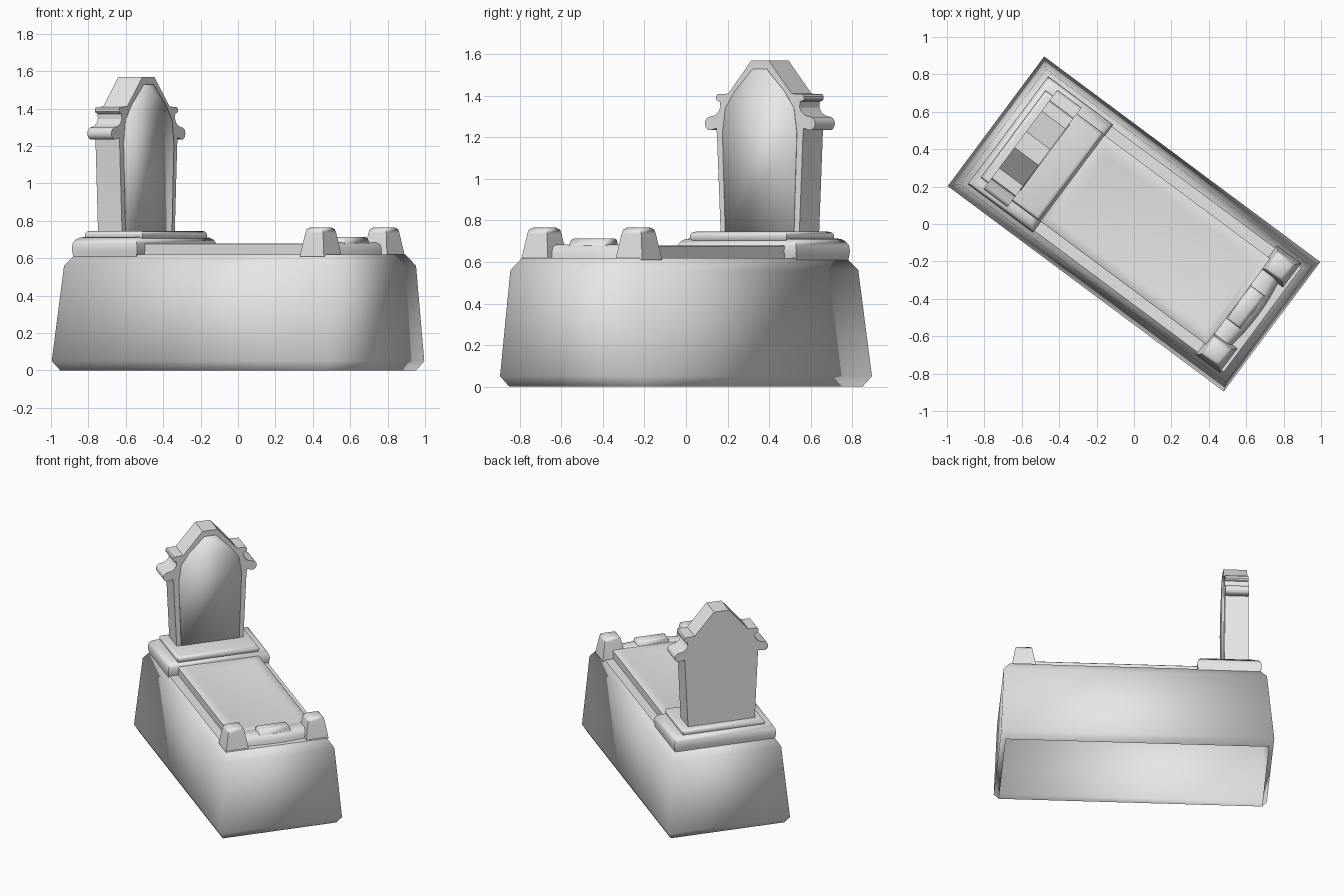
import bpy, bmesh, math
from mathutils import Matrix

if "Cube" in bpy.data.objects:
    bpy.data.objects.remove(bpy.data.objects["Cube"])

TURN = Matrix.Rotation(math.radians(-36.65), 4, 'Z')
stone = bpy.data.materials.new("stone_grey")
stone.diffuse_color = (0.8, 0.8, 0.8, 1)
stone.use_nodes = True
stone.node_tree.nodes["Principled BSDF"].inputs["Base Color"].default_value = stone.diffuse_color


def finish(name, bm, angle=30):
    """Turn the part into place, colour it and set its shading."""
    me = bpy.data.meshes.new(name)
    bm.to_mesh(me)
    bm.free()
    me.transform(TURN)
    me.materials.append(stone)
    ob = bpy.data.objects.new(name, me)
    bpy.context.collection.objects.link(ob)
    bpy.ops.object.select_all(action='DESELECT')
    ob.select_set(True)
    bpy.context.view_layer.objects.active = ob
    bpy.ops.object.shade_smooth_by_angle(angle=math.radians(angle))
    return ob


def rect_loft(name, rings, v0=0.0, angle=30):
    """Stack of rectangles (u_min, u_max, half_width, z), open below, capped above."""
    bm = bmesh.new()
    loops = [[bm.verts.new(p) for p in ((a, v0 - w, z), (b, v0 - w, z),
                                        (b, v0 + w, z), (a, v0 + w, z))]
             for a, b, w, z in rings]
    for lo, hi in zip(loops, loops[1:]):
        for i in range(4):
            j = (i + 1) % 4
            bm.faces.new((lo[i], lo[j], hi[j], hi[i]))
    bm.faces.new(loops[-1])
    return finish(name, bm, angle)


def around(centre, half_u, half_v, steps):
    """Rings about one centre from (inset, z) steps."""
    return [(centre - half_u + d, centre + half_u - d, half_v - d, z)
            for d, z in steps]


def extrude_profile(name, half, u0, u1, angle=30):
    """Mirror a half profile of (v, z) points and extrude it along u."""
    pts = half + [(-v, z) for v, z in reversed(half)]
    bm = bmesh.new()
    face = bm.faces.new([bm.verts.new((u0, v, z)) for v, z in pts])
    new = bmesh.ops.extrude_face_region(bm, geom=[face])["geom"]
    bmesh.ops.translate(bm, vec=(u1 - u0, 0, 0),
                        verts=[g for g in new if isinstance(g, bmesh.types.BMVert)])
    if not face.is_valid or all(face not in e.link_faces or len(e.link_faces) == 1
                                for e in bm.edges):
        bm.faces.new([v for v in bm.verts if abs(v.co.x - u0) < 1e-6])
    bmesh.ops.recalc_face_normals(bm, faces=bm.faces)
    return finish(name, bm, angle)


# Hollow tapered main block, softly shaded round its corners
block = rect_loft("base_block", [
    (-0.885, 0.887, 0.402, 0.0), (-0.92, 0.92, 0.432, 0.05),
    (-0.873, 0.90, 0.385, 0.56), (-0.825, 0.857, 0.347, 0.62)], angle=95)
for p in block.data.polygons:
    if abs(p.normal.z) > 0.98:
        p.use_smooth = False

# Two rounded steps under the headstone
rect_loft("lower_step", around(-0.623, 0.217, 0.36, [
    (0.006, 0.61), (0.002, 0.635), (0.0, 0.655), (0.004, 0.68),
    (0.014, 0.698), (0.03, 0.71), (0.05, 0.714)]), angle=60)
rect_loft("upper_step", around(-0.613, 0.192, 0.29, [
    (0.01, 0.70), (0.0, 0.715), (0.0, 0.73), (0.008, 0.742), (0.02, 0.746)]), angle=60)

# Headstone with side scrolls, narrow ledges and a clipped gable
scroll = [(0.302 + 0.029 * math.cos(t), 1.267 + 0.032 * math.sin(t))
          for t in [math.radians(-100 + 25 * i) for i in range(8)]]
outline = [(0.236, 0.735), (0.258, 1.21), (0.262, 1.245), (0.278, 1.24)] + scroll + [
    (0.272, 1.306), (0.25, 1.322), (0.238, 1.345), (0.24, 1.372), (0.255, 1.376),
    (0.263, 1.384), (0.263, 1.398), (0.256, 1.408), (0.19, 1.411), (0.053, 1.57)]
extrude_profile("headstone", outline, -0.757, -0.597)
extrude_profile("headstone_face_panel",
                [(0.205, 0.74), (0.222, 1.22), (0.205, 1.34), (0.15, 1.42), (0.04, 1.53)],
                -0.60, -0.592, angle=95)

# Grave cover with a shallow dished top
rect_loft("grave_slab", [
    (-0.42, 0.70, 0.287, 0.61), (-0.42, 0.70, 0.287, 0.675),
    (-0.415, 0.695, 0.281, 0.68), (-0.37, 0.65, 0.235, 0.68),
    (-0.33, 0.61, 0.20, 0.673)], angle=40)

# Corner posts at the foot
for side, word in ((-1, "left"), (1, "right")):
    rect_loft("foot_post_" + word, around(0.762, 0.08, 0.08, [
        (0.0, 0.61), (0.003, 0.63), (0.021, 0.735), (0.026, 0.755), (0.04, 0.765)]),
        v0=0.283 * side, angle=60)

# Bowed footboard between the posts
bm = bmesh.new()
rows = []
for i in range(9):
    v = -0.23 + 0.46 * i / 8
    bow = 0.022 * (1 - (v / 0.23) ** 2)
    section = [(0.69, 0.61), (0.69, 0.675), (0.70, 0.684), (0.76 + bow, 0.684),
               (0.786 + bow, 0.672), (0.798 + bow, 0.645), (0.803 + bow, 0.61)]
    rows.append([bm.verts.new((u, v, z)) for u, z in section])
for a, b in zip(rows, rows[1:]):
    for i in range(len(a)):
        j = (i + 1) % len(a)
        bm.faces.new((a[i], a[j], b[j], b[i]))
bm.faces.new(rows[0])
bm.faces.new(rows[-1][::-1])
bmesh.ops.recalc_face_normals(bm, faces=bm.faces)
finish("footboard", bm, 50)

# Raised middle of the footboard
rect_loft("footboard_crest", [
    (0.695, 0.80, 0.112, 0.66), (0.70, 0.785, 0.107, 0.705), (0.71, 0.772, 0.098, 0.714)],
    angle=60)
